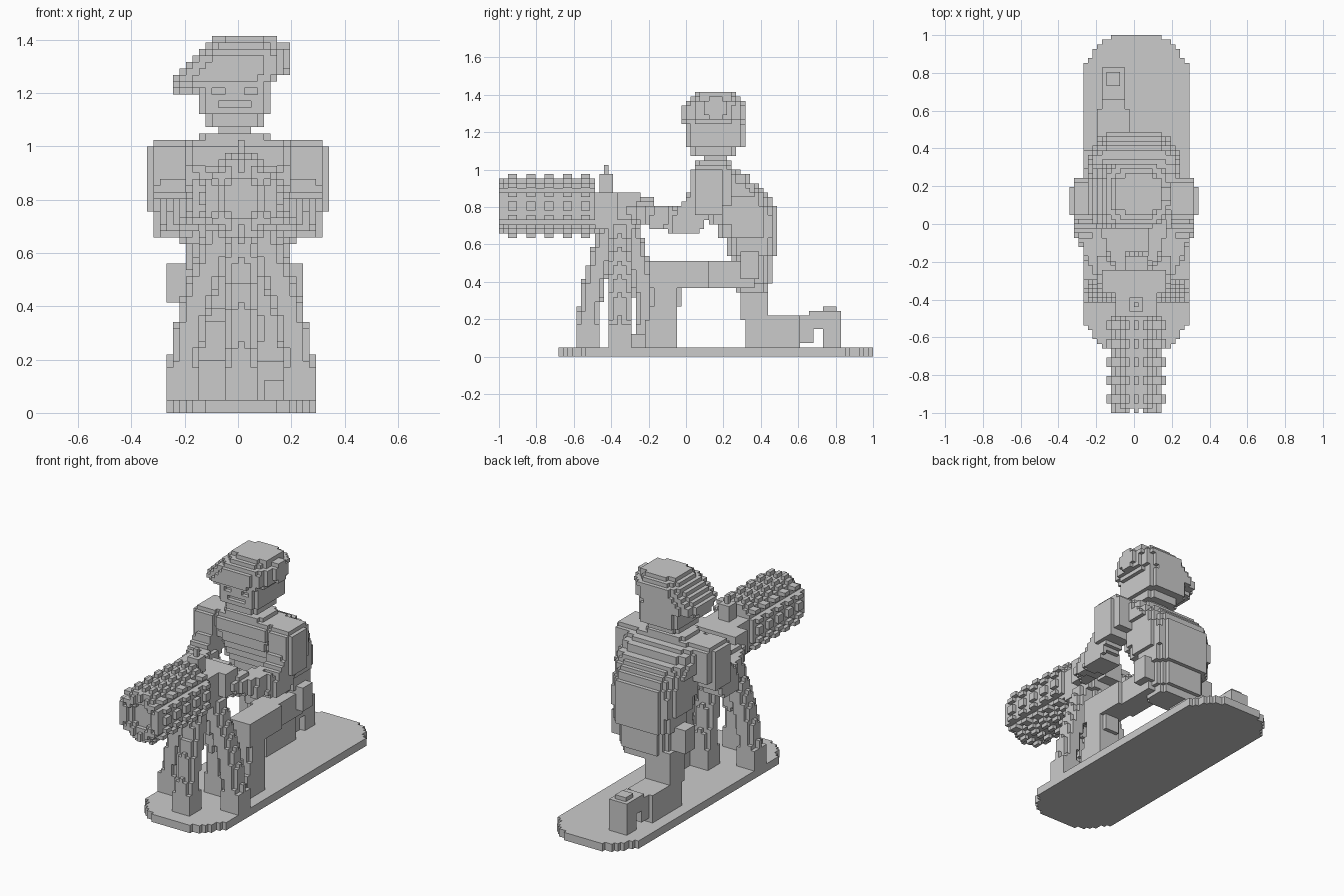
import bpy, bmesh, math
from mathutils import Vector
from itertools import product

old = bpy.data.objects.get("Cube")
if old:
    bpy.data.objects.remove(old, do_unlink=True)

V = 2 / 82  # edge length of one block

grey = bpy.data.materials.new("plain grey")
grey.use_nodes = True
COLOUR = (0.6, 0.6, 0.6, 1)
grey.diffuse_color = COLOUR
grey.node_tree.nodes["Principled BSDF"].inputs["Base Color"].default_value = COLOUR

AXES = [Vector(a) for a in ((1, 0, 0), (-1, 0, 0), (0, 1, 0), (0, -1, 0), (0, 0, 1), (0, 0, -1))]


def fill(lo, hi, test=lambda p: True):
    """Blocks in a box region whose centres pass the test."""
    spans = [range(a, b) for a, b in zip(lo, hi)]
    return {c for c in product(*spans) if test(Vector(c) + Vector((.5, .5, .5)))}


def limb(a, b, r0, r1=None, square=False):
    """Blocks around a line, round or square in section."""
    a, b = Vector(a), Vector(b)
    r1 = r0 if r1 is None else r1
    big = max(r0, r1) + 1
    lo = [math.floor(min(p, q) - big) for p, q in zip(a, b)]
    hi = [math.ceil(max(p, q) + big) for p, q in zip(a, b)]

    def test(p):
        t = max(0, min(1, (p - a).dot(b - a) / (b - a).length_squared))
        d = p - a.lerp(b, t)
        size = max(abs(k) for k in d) if square else d.length
        return size <= r0 + (r1 - r0) * t
    return fill(lo, hi, test)


def slab(x0, x1, y0, y1, z0, z1, power=4):
    """Upright rounded block; a higher power gives squarer corners."""
    cx, cy, rx, ry = (x0 + x1) / 2, (y0 + y1) / 2, (x1 - x0) / 2, (y1 - y0) / 2
    return fill((x0, y0, z0), (x1, y1, z1),
                lambda p: abs((p.x - cx) / rx) ** power + abs((p.y - cy) / ry) ** power <= 1)


def box(x0, x1, y0, y1, z0, z1):
    return fill((x0, y0, z0), (x1, y1, z1))


def mirror(cells):
    return {(-1 - x, y, z) for x, y, z in cells}


def part(name, cells):
    """Skin the outside of a set of blocks."""
    bm = bmesh.new()
    verts = {}
    for c in cells:
        for n in AXES:
            if tuple(int(k + d) for k, d in zip(c, n)) in cells:
                continue
            u = Vector((n.y, n.z, n.x))
            w = n.cross(u)
            mid = Vector(c) + Vector((.5, .5, .5)) + n / 2
            corners = []
            for s, t in ((-1, -1), (1, -1), (1, 1), (-1, 1)):
                q = mid + (u * s + w * t) / 2
                key = tuple(round(k) for k in q)
                if key not in verts:
                    verts[key] = bm.verts.new(Vector(key) * V)
                corners.append(verts[key])
            bm.faces.new(corners)
    bmesh.ops.dissolve_limit(bm, angle_limit=0.01, verts=bm.verts, edges=bm.edges)
    mesh = bpy.data.meshes.new(name)
    bm.to_mesh(mesh)
    bm.free()
    mesh.materials.append(grey)
    ob = bpy.data.objects.new(name, mesh)
    bpy.context.collection.objects.link(ob)


# Base with rounded ends
part("base", fill((-11, -28, 0), (12, 41, 2),
                  lambda p: math.hypot(p.x - .5, p.y - max(-17, min(30, p.y))) < 11.9))


# Studded barrel with a recessed muzzle
def barrel_test(p):
    dx, dz = p.x - .5, p.z - 33
    r = math.hypot(dx, dz)
    stud = (math.atan2(dz, dx) / math.tau * 16 + .35) % 1 < .7
    if p.y < -40:
        return stud and 3.8 < r < 5.8
    if p.y < -39:
        return 3 < r < 5.9
    ring = (math.floor(p.y) + 39) % 4 < 2
    return r < (6.9 if ring and stud else 5.9)


part("barrel", fill((-6, -41, 26), (7, -20, 40), barrel_test))
part("gun_body", slab(-4, 5, -21, -10, 28, 36) | box(-2, 3, -12, -7, 30, 35))
part("gun_sight", box(-1, 2, -19, -16, 35, 40) | box(0, 1, -18, -17, 40, 42))

# Four splayed stand legs around the gun mount
for name, dx, dy in (("front", 0, -.8), ("back", 0, .7), ("left", 1, 0), ("right", -1, 0)):
    top, knee, ankle, foot = [Vector((.5 + dx * reach, -14.5 + dy * reach, z))
                              for reach, z in ((3, 28), (7.2, 16), (8.6, 9), (9, 3))]
    part("stand_" + name + "_leg", limb(top, knee, 2.4) | limb(knee, ankle, 2.4)
         | limb(ankle, foot, 2.4, 2.6)
         | fill((-11, -24, 2), (12, -4, 7), lambda p: max(abs(p.x - foot.x), abs(p.y - foot.y)) < 2.6))

# Torso, with a flat chest and a rounded back
torso = set()
for half, y0, y1, z0, z1 in ((6, 11, 18, 14, 16), (7, 10, 19, 16, 22), (8, 9, 20, 22, 26), (9, 7, 20, 26, 29),
                             (9, 5, 20, 29, 31), (9, 4, 20, 31, 33), (9, 3, 19, 33, 35), (10, 2, 18, 35, 36),
                             (10, 2, 17, 36, 37), (10, 2, 16, 37, 38), (10, 1, 14, 38, 40),
                             (10, 1, 12, 40, 41), (9, 2, 10, 41, 42)):
    torso |= slab(-half, half, y0, y1, z0, z1, 3.5)
part("torso", torso)
part("collar", slab(-6, 5, 2, 10, 42, 43))
part("neck", slab(-3, 2, 4, 9, 42, 45))

# Arms, reaching inward to the gun
arm = (box(8, 14, 2, 8, 31, 41) | box(8, 13, 1, 10, 33, 41) | box(8, 13, 2, 9, 41, 42)
       | limb((10.6, 5, 36), (10, 0, 29.5), 2.7, 2.6, True)
       | limb((9.8, -1, 29.5), (8, -7, 31), 2.5, 2.4, True) | limb((8, -7, 31), (5, -12, 32), 2.5))
hand = box(3, 7, -15, -10, 30, 36)
part("left_arm", arm)
part("right_arm", mirror(arm))
part("left_hand", hand)
part("right_hand", mirror(hand))

# Forward left leg
part("left_thigh", limb((5, 12, 18), (6, -5, 18), 3.1, square=True))
part("left_shin", slab(3, 9, -8, -1, 11, 20) | slab(3, 9, -8, -2, 6, 11))
part("left_boot", box(3, 9, -9, -2, 2, 8) | box(4, 8, -12, -8, 2, 5))

# Kneeling right leg
part("right_thigh", slab(-8, -1, 12, 18, 8, 17, 8) | slab(-8, -1, 13, 18, 2, 9, 8))
part("right_shin", box(-8, -1, 13, 25, 2, 9) | box(-7, -2, 24, 28, 3, 9))
part("right_boot", box(-7, -2, 30, 34, 2, 10) | box(-7, -2, 27, 31, 6, 10) | box(-6, -3, 30, 33, 10, 11))

# Hip pouches
part("left_pouch", box(7, 10, 12, 16, 17, 23))
part("right_pouch", box(-11, -7, 12, 16, 17, 23))

# Head with sunken eyes and mouth
face = slab(-5, 4, 1, 11, 44, 46, 6) | slab(-6, 5, 0, 13, 46, 51, 6)
for x0, x1, z in ((-4, -2, 49), (1, 3, 49), (-3, 2, 47)):
    face -= box(x0, x1, 0, 1, z, z + 1)
part("head", face)

# Slanted cap, highest on the left and drooping on the right
cap = set()
for x0, x1, y0, y1, z in ((-4, 6, 2, 11, 57), (-5, 6, 1, 12, 56), (-6, 7, 0, 13, 55), (-7, 7, -1, 13, 54),
                          (-8, 7, -1, 13, 53), (-9, 7, -1, 13, 52), (-10, 6, -1, 13, 51),
                          (-10, 5, 0, 13, 50), (-10, -6, 3, 10, 49)):
    cap |= slab(x0, x1, y0, y1, z, z + 1, 3.2)
part("cap", cap)
part("cap_badge", box(6, 8, 4, 9, 53, 56) | box(6, 8, 5, 8, 52, 57))
